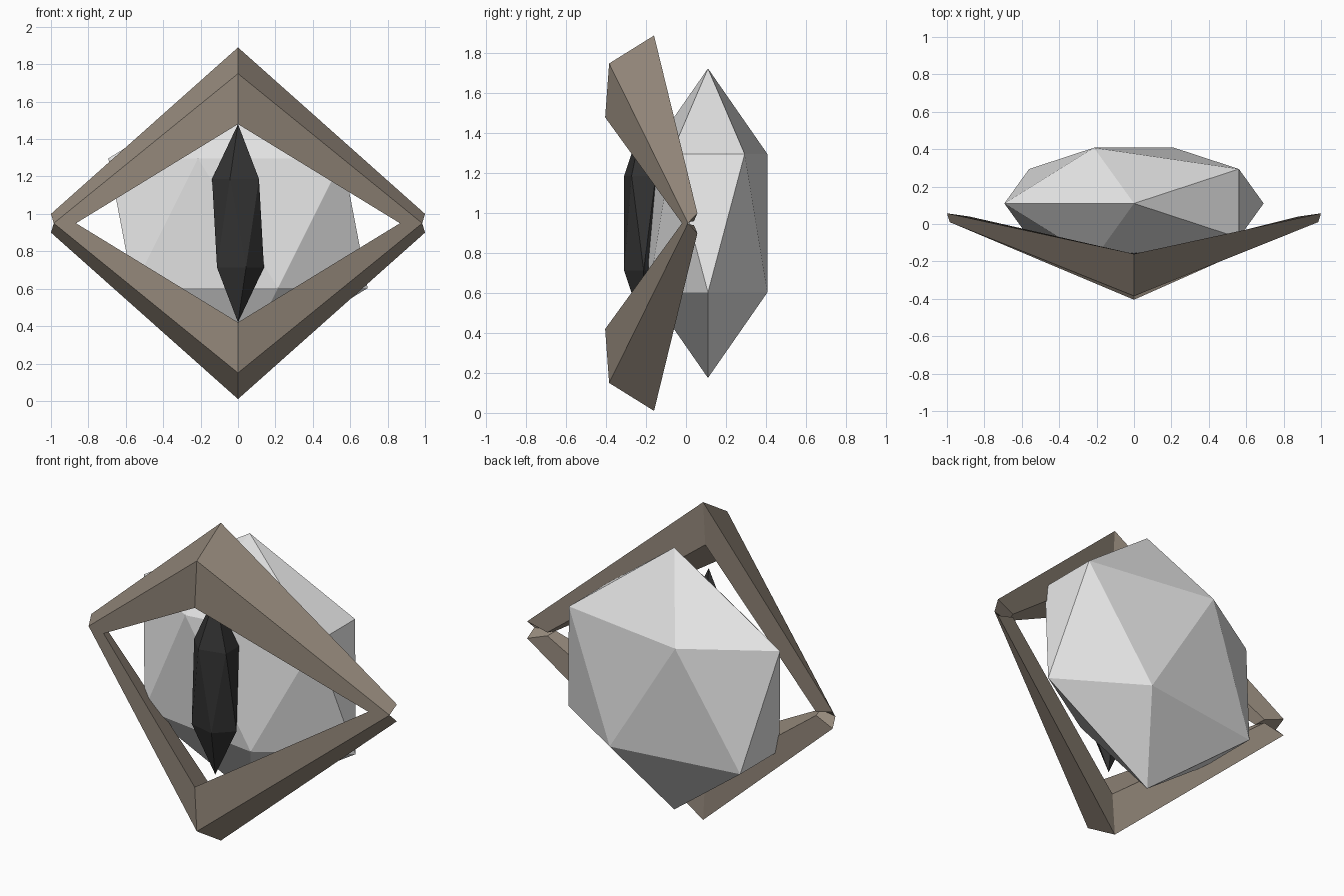
import bpy, bmesh, math
from mathutils import Vector

if "Cube" in bpy.data.objects:
    bpy.data.objects.remove(bpy.data.objects["Cube"])

MID_Z = 0.95


def material(name, rgb):
    m = bpy.data.materials.new(name)
    m.diffuse_color = (*rgb, 1.0)
    m.use_nodes = True
    m.node_tree.nodes["Principled BSDF"].inputs["Base Color"].default_value = m.diffuse_color
    return m


white = material("pale_grey", (0.8, 0.8, 0.8))
black = material("near_black", (0.033, 0.033, 0.033))
brown = material("taupe_brown", (0.30, 0.25, 0.20))


def faceted_ball(name, y, radii, mat):
    """Stretched icosahedron with one point up and one point down."""
    bpy.ops.mesh.primitive_ico_sphere_add(
        subdivisions=1, radius=1, location=(0, y, MID_Z), rotation=(0, 0, math.pi))
    ob = bpy.context.object
    ob.name = name
    ob.scale = radii
    ob.data.materials.append(mat)


def eyelid(name, flip):
    """V-shaped beam: a four-sided section swept from corner to peak to corner."""
    # section order: outer back, outer front, inner front, inner back
    peak = [(0, -0.16, 0.94), (0, -0.385, 0.80), (0, -0.405, 0.53), (0, -0.18, 0.68)]
    corner = [(1.0, 0.057, 0.05), (0.985, 0.01, 0.0), (0.866, -0.02, 0.0), (0.88, 0.04, 0.01)]
    bm = bmesh.new()
    rings = []
    for section, side in ((corner, -1), (peak, 1), (corner, 1)):
        rings.append([bm.verts.new(Vector((x * side, y, MID_Z + z * flip)))
                      for x, y, z in section])
    for a, b in zip(rings, rings[1:]):
        for i in range(4):
            j = (i + 1) % 4
            bm.faces.new((a[i], a[j], b[j], b[i]))
    bm.faces.new(rings[0])
    bm.faces.new(rings[-1])
    bmesh.ops.recalc_face_normals(bm, faces=bm.faces)
    me = bpy.data.meshes.new(name)
    bm.to_mesh(me)
    bm.free()
    me.materials.append(brown)
    bpy.context.collection.objects.link(bpy.data.objects.new(name, me))


# Eyeball and slit pupil
faceted_ball("eyeball", 0.11, (0.775, 0.35, 0.775), white)
faceted_ball("pupil", -0.212, (0.155, 0.115, 0.53), black)

# Upper and lower lids
eyelid("upper_eyelid", 1)
eyelid("lower_eyelid", -1)
